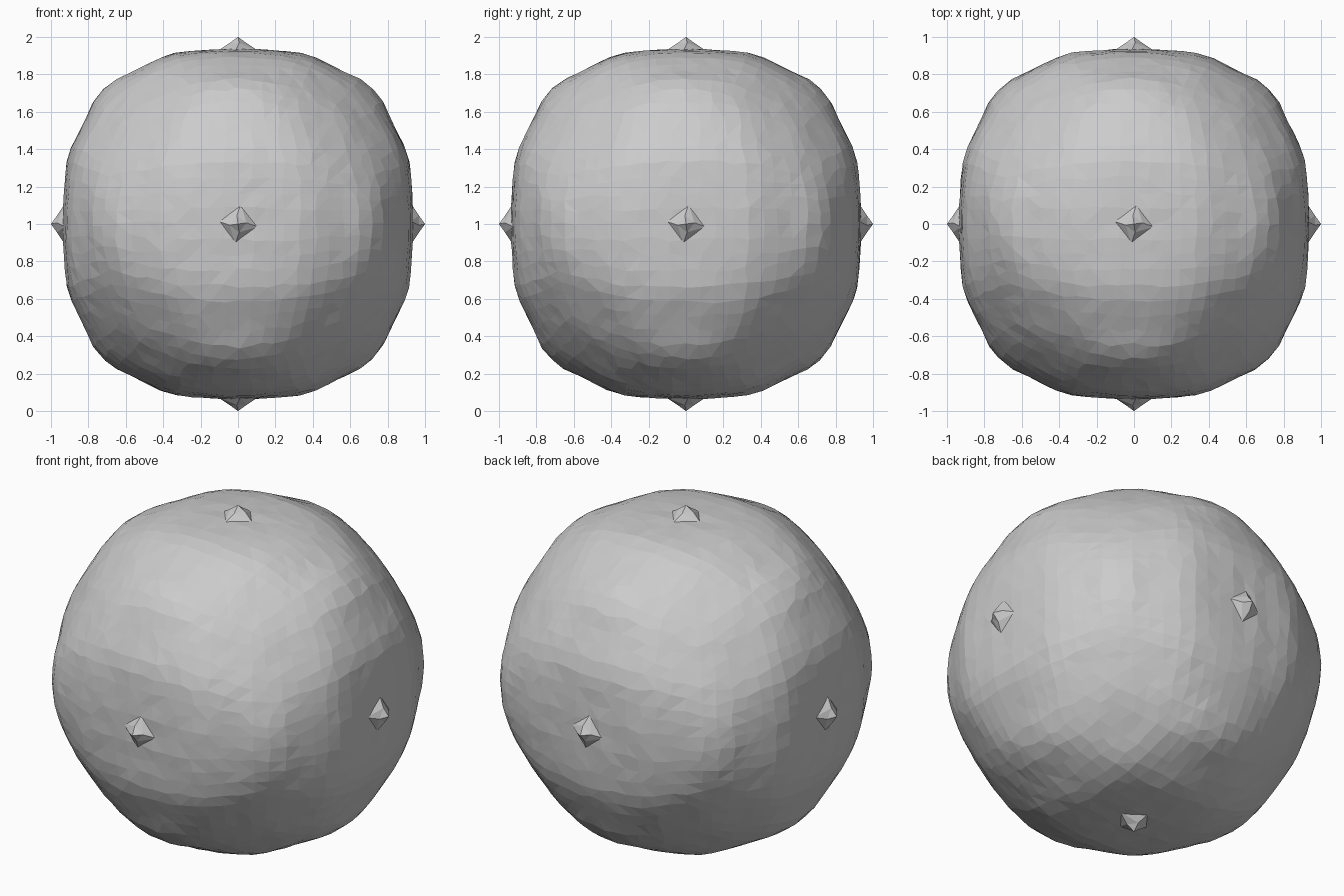
import bpy, bmesh, math, random
from mathutils import Vector, Matrix

random.seed(4)
if "Cube" in bpy.data.objects:
    bpy.data.objects.remove(bpy.data.objects["Cube"], do_unlink=True)

stone = bpy.data.materials.new("grey_stone")
stone.use_nodes = True
GREY = (0.6, 0.6, 0.6, 1)
stone.diffuse_color = GREY
stone.node_tree.nodes["Principled BSDF"].inputs["Base Color"].default_value = GREY

# Radius by direction: rows and columns are the two smaller axis ratios
STOPS = [0, 0.2, 0.4, 0.65, 0.9, 1]
RADII = [[0.93],
         [0.945, 0.955],
         [0.98, 0.985, 1.0],
         [0.985, 0.99, 0.995, 0.978],
         [1.022, 1.015, 1.0, 0.985, 0.983],
         [1.02, 1.015, 1.0, 0.985, 0.983, 0.985]]


def cell(t):
    i = max(k for k in range(len(STOPS) - 1) if t >= STOPS[k])
    return i, (t - STOPS[i]) / (STOPS[i + 1] - STOPS[i])


def radius(d):
    c, b, a = sorted(abs(x) for x in d)
    (i, s), (j, t) = cell(b / a), cell(c / a)
    at = lambda m, n: RADII[max(m, n)][min(m, n)]
    low = at(i, j) * (1 - s) + at(i + 1, j) * s
    high = at(i, j + 1) * (1 - s) + at(i + 1, j + 1) * s
    return low * (1 - t) + high * t


def finish(bm, name):
    bmesh.ops.recalc_face_normals(bm, faces=bm.faces)
    mesh = bpy.data.meshes.new(name)
    bm.to_mesh(mesh)
    bm.free()
    mesh.materials.append(stone)
    ob = bpy.data.objects.new(name, mesh)
    ob.location.z = 1
    bpy.context.collection.objects.link(ob)
    return ob


# Faceted boulder: a gridded cube wrapped to the radius rule
bm = bmesh.new()
bmesh.ops.create_cube(bm, size=2)
bmesh.ops.subdivide_edges(bm, edges=bm.edges[:], cuts=17, use_grid_fill=True)
for v in bm.verts:
    d = Vector([math.tan(x * math.pi / 4) for x in v.co]).normalized()
    d = (d + Vector([random.uniform(-0.013, 0.013) for _ in d])).normalized()
    v.co = d * (radius(d) + random.uniform(-0.002, 0.002))
bmesh.ops.triangulate(bm, faces=bm.faces[:])
finish(bm, "boulder")

# Small four-sided spikes with a concave flank, one on each axis
SPIKE = [(0.11, 0.925, -8), (0.045, 0.968, 8)]


def spike(name, axis):
    bm = bmesh.new()
    turn = axis.to_track_quat('Z', 'Y').to_matrix()
    rings = []
    for r, h, twist in SPIKE:
        ring = []
        for k in range(4):
            a = math.radians(90 * k + twist)
            ring.append(bm.verts.new(turn @ Vector((r * math.cos(a), r * math.sin(a), h))))
        rings.append(ring)
    tip = bm.verts.new(axis)
    base, neck = rings
    for k in range(4):
        n = (k + 1) % 4
        bm.faces.new((base[k], base[n], neck[k]))
        bm.faces.new((base[n], neck[n], neck[k]))
        bm.faces.new((neck[k], neck[n], tip))
    bm.faces.new(base[::-1])
    finish(bm, name)


for name, axis in {"left": (1, 0, 0), "right": (-1, 0, 0), "back": (0, 1, 0),
                   "front": (0, -1, 0), "top": (0, 0, 1), "bottom": (0, 0, -1)}.items():
    spike(name + "_spike", Vector(axis))
